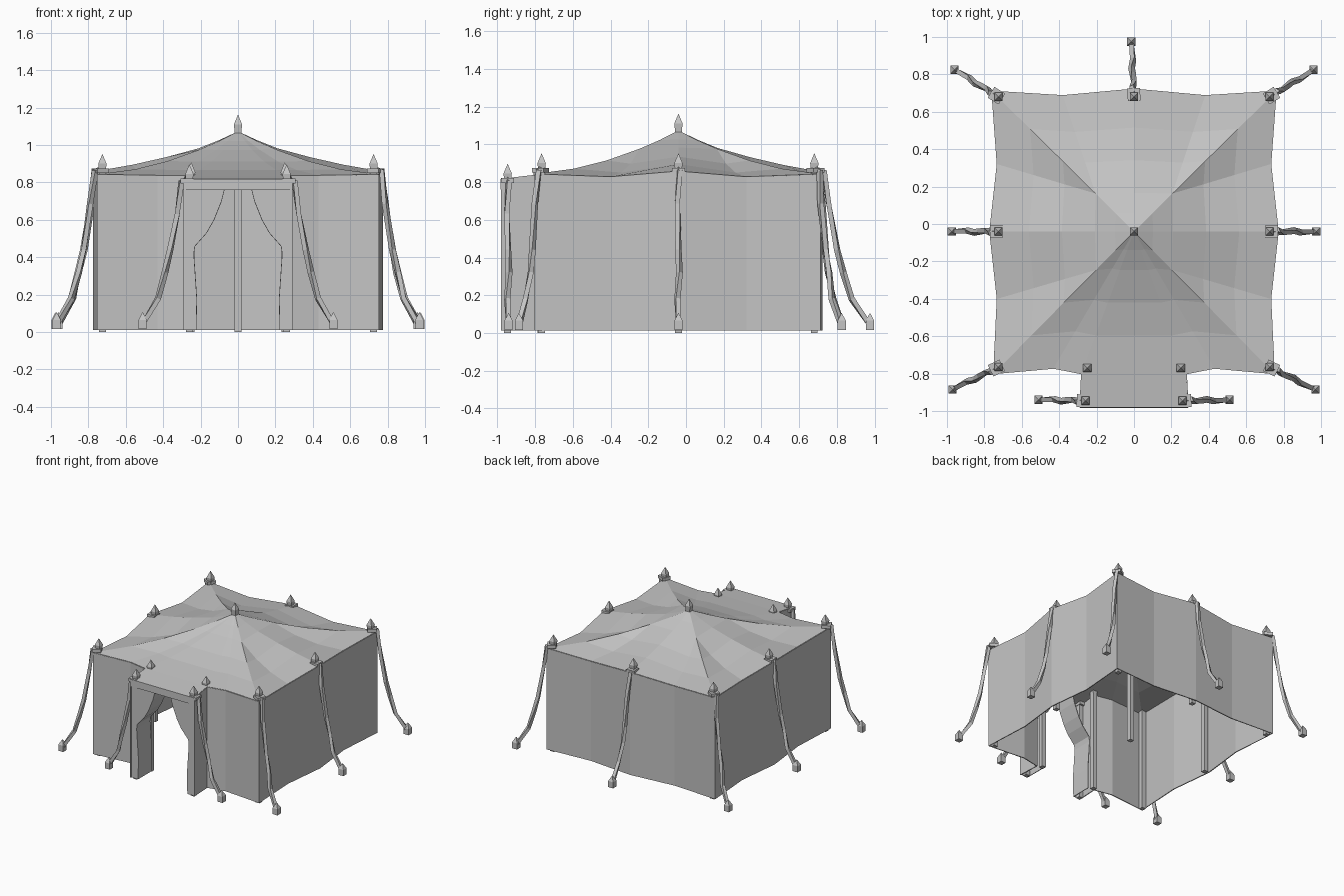
import bpy, bmesh, math
from mathutils import Vector

cube = bpy.data.objects.get("Cube")
if cube:
    bpy.data.objects.remove(cube)

grey = bpy.data.materials.new("canvas_grey")
grey.use_nodes = True
color = (0.55, 0.55, 0.55, 1)
grey.diffuse_color = color
grey.node_tree.nodes["Principled BSDF"].inputs["Base Color"].default_value = color


def finish(name, bm, thickness=0):
    bmesh.ops.remove_doubles(bm, verts=bm.verts, dist=0.0005)
    bmesh.ops.recalc_face_normals(bm, faces=bm.faces)
    mesh = bpy.data.meshes.new(name)
    bm.to_mesh(mesh)
    bm.free()
    mesh.materials.append(grey)
    obj = bpy.data.objects.new(name, mesh)
    bpy.context.collection.objects.link(obj)
    if thickness:
        mod = obj.modifiers.new("cloth", "SOLIDIFY")
        mod.thickness = thickness
        mod.offset = 0
    return obj


def loft(name, rows, closed=False, thickness=0, caps=False):
    """Skin a surface over rows of points."""
    bm = bmesh.new()
    grid = [[bm.verts.new(p) for p in row] for row in rows]
    n = len(rows[0])
    for a, b in zip(grid, grid[1:]):
        for i in range(n if closed else n - 1):
            j = (i + 1) % n
            bm.faces.new((a[i], a[j], b[j], b[i]))
    if caps:
        bm.faces.new(grid[0])
        bm.faces.new(grid[-1])
    bmesh.ops.dissolve_degenerate(bm, edges=bm.edges, dist=0.0005)
    return finish(name, bm, thickness)


def post(name, x, y, profile, turn=0):
    """Square post from (half width, height) pairs."""
    rows = []
    for half_width, z in profile:
        r = half_width * math.sqrt(2)
        rows.append([(x + r * math.cos(turn + math.pi / 4 + k * math.pi / 2),
                      y + r * math.sin(turn + math.pi / 4 + k * math.pi / 2), z)
                     for k in range(4)])
    return loft(name, rows, closed=True, caps=True)


def pole(name, x, y, top):
    post(name, x, y, [(0.018, 0), (0.018, top - 0.09), (0.022, top - 0.05), (0.001, top)])


# Eave outline of one half, back centre to porch corner
half = [Vector(p) for p in (
    (0, 0.72, 0.85), (0.38, 0.685, 0.825), (0.76, 0.71, 0.84),
    (0.73, 0.32, 0.825), (0.77, -0.04, 0.855), (0.73, -0.4, 0.825),
    (0.75, -0.8, 0.84), (0.43, -0.77, 0.835), (0.28, -0.8, 0.835))]
hip_of = {1: 2, 3: 2, 5: 6}
ridges = (0, 4)
apex = Vector((0, -0.04, 1.07))
knee = 0.27
profile = [(0, 1), (0.13, 0.78), (knee, 0.58), (0.5, 0.31), (0.73, 0.12), (1, 0)]


def mirrored(points):
    """Whole outline; the first point lies on the centre line."""
    return points + [Vector((-p.x, p.y, p.z)) for p in reversed(points[1:])]


# Roof: swooping hips, raised mid ridges and sagging folds
rows = []
for t, rise in profile:
    row = []
    for i, e in enumerate(half):
        p = apex.lerp(e, t)
        bulge = math.sin(math.pi * max(0, t - knee) / (1 - knee))
        z = e.z + (apex.z - e.z) * rise
        if i in hip_of:
            hip = half[hip_of[i]]
            if t <= knee:
                p, z = apex.lerp(hip, t), hip.z + (apex.z - hip.z) * rise
            else:
                p = apex.lerp(hip, knee).lerp(e, (t - knee) / (1 - knee))
                z -= 0.008 * bulge
        elif i in ridges:
            z += 0.012 * bulge
        row.append(Vector((p.x, p.y, z)))
    rows.append(mirrored(row))
loft("roof", rows, closed=True, thickness=0.006)

# Walls with the porch sides, hanging from the eave
floor = 0.012
porch_y = -0.98
for side, s in (("left", 1), ("right", -1)):
    top = half + [Vector((0.288, porch_y, 0.815))]
    top = [Vector((s * p.x, p.y, p.z)) for p in top]
    loft(side + "_wall", [top, [Vector((p.x, p.y, floor)) for p in top]], thickness=0.008)

# Porch roof and valance
loft("porch_roof", [[(s * 0.28, -0.8, 0.835) for s in (-1, 1)],
                    [(s * 0.288, porch_y, 0.815) for s in (-1, 1)],
                    [(s * 0.288, porch_y, 0.76) for s in (-1, 1)]], thickness=0.006)

# Tied back door curtains: front panel and inner fold
edge = [(0.07, 0.78), (0.09, 0.7), (0.13, 0.6), (0.17, 0.53), (0.232, 0.46),
        (0.238, 0.42), (0.222, 0.18), (0.225, floor)]
for side, s in (("left", 1), ("right", -1)):
    outer = [(s * 0.285, porch_y + 0.008, z) for x, z in edge]
    front = [(s * x, porch_y + 0.008, z) for x, z in edge]
    back = [(s * x, -0.8, z) for x, z in edge]
    loft(side + "_curtain", [outer, front, back], thickness=0.006)


# Guy rope: loop on the pole, twisted sagging line and ground stake
def guy(name, x, y, sx, sy, z):
    start, end = Vector((x, y, 0)), Vector((sx, sy, 0))
    d = (end - start).normalized()
    loop = start + d * 0.012
    post(name + "_loop", loop.x, loop.y, [(0.034, z - 0.025), (0.034, z)],
         turn=math.atan2(d.y, d.x))
    path = [(0.06, z - 0.01), (0.17, z - 0.015), (0.26, z - 0.19), (0.41, 0.44),
            (0.52, 0.32), (0.67, 0.18), (1, 0.04)]
    pts = [start.lerp(end, f) + Vector((0, 0, h)) for f, h in path]
    across = Vector((-d.y, d.x, 0))
    rings = []
    for i, p in enumerate(pts):
        along = (pts[min(i + 1, len(pts) - 1)] - pts[max(i - 1, 0)]).normalized()
        up = along.cross(across)
        wobble = across * 0.006 * math.sin(i * 2.1)
        ring = []
        for k in range(4):
            a = k * math.pi / 2 + i * 0.4
            ring.append(p + wobble + 0.018 * (across * math.cos(a) + up * math.sin(a)))
        rings.append(ring)
    loft(name + "_rope", rings, closed=True, caps=True)
    post(name + "_stake", sx, sy, [(0.022, 0.015), (0.022, 0.065), (0.001, 0.105)])


# Poles and guys
pole("centre_pole", 0, -0.04, 1.16)
pole("back_pole", 0, 0.68, 0.95)
guy("back", 0, 0.68, -0.015, 0.975, 0.87)
for side, s in (("left", 1), ("right", -1)):
    for place, x, y, sx, sy, top in (
            ("back", 0.725, 0.68, 0.96, 0.825, 0.95),
            ("middle", 0.725, -0.04, 0.975, -0.04, 0.95),
            ("front", 0.725, -0.765, 0.97, -0.885, 0.95),
            ("porch", 0.26, -0.945, 0.51, -0.94, 0.895)):
        name = side + "_" + place
        pole(name + "_pole", s * x, y, top)
        guy(name, s * x, y, s * sx, sy, top - 0.075)
    pole(side + "_door_pole", s * 0.25, -0.77, 0.905)
